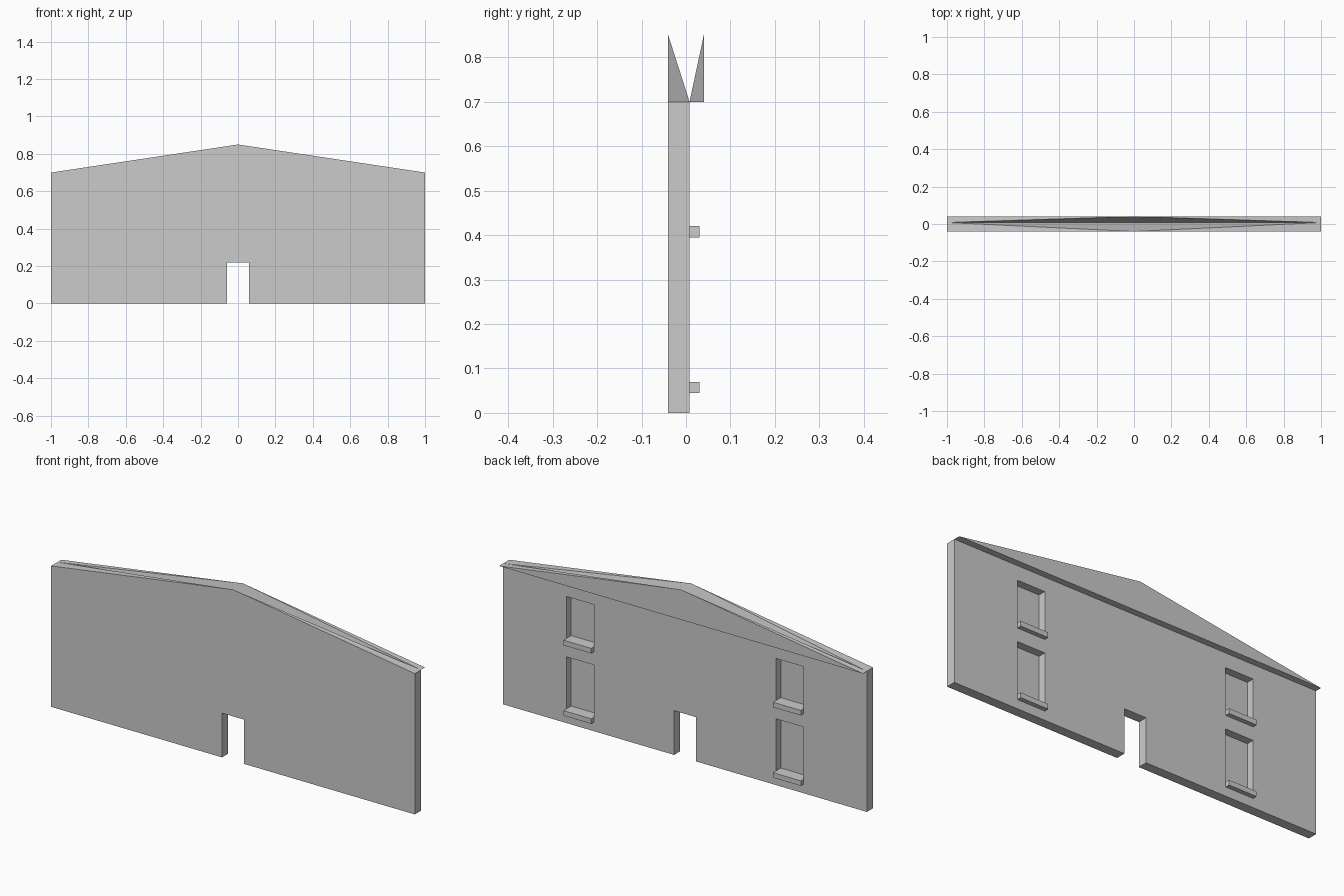
import bpy, bmesh

if "Cube" in bpy.data.objects:
    bpy.data.objects.remove(bpy.data.objects["Cube"])

FRONT, BACK, EAVE_Y = -0.04, 0.008, 0.04
EAVE, RIDGE = 0.70, 0.85


def hull(name, points):
    """Convex solid around a few points, with coplanar triangles merged."""
    bm = bmesh.new()
    for p in points:
        bm.verts.new(p)
    bmesh.ops.convex_hull(bm, input=bm.verts[:])
    bmesh.ops.dissolve_limit(bm, angle_limit=0.001, verts=bm.verts[:], edges=bm.edges[:])
    bmesh.ops.recalc_face_normals(bm, faces=bm.faces[:])
    mesh = bpy.data.meshes.new(name)
    bm.to_mesh(mesh)
    bm.free()
    obj = bpy.data.objects.new(name, mesh)
    bpy.context.collection.objects.link(obj)
    return obj


def box(name, xs, ys, zs):
    return hull(name, [(x, y, z) for x in xs for y in ys for z in zs])


def cut(target, cutter):
    mod = target.modifiers.new("opening", 'BOOLEAN')
    mod.operation = 'DIFFERENCE'
    mod.solver = 'EXACT'
    mod.object = cutter
    bpy.context.view_layer.objects.active = target
    bpy.ops.object.modifier_apply(modifier=mod.name)
    bpy.data.objects.remove(cutter, do_unlink=True)


# Wall with the front gable, its peak sloping back down to the rear top edge
wall = hull("wall", [(x, y, z) for x in (-1, 1) for y in (FRONT, BACK) for z in (0, EAVE)]
            + [(0, FRONT, RIDGE)])

# Overhanging rear gable
hull("rear_gable", [(x, y, EAVE) for x in (-1, 1) for y in (BACK, EAVE_Y)]
     + [(0, EAVE_Y, RIDGE)])

# Doorway through the wall
cut(wall, box("door_cutter", (-0.06, 0.06), (-0.2, 0.2), (-0.1, 0.22)))

# Window recesses on the rear face, each with a sill
for side, label in ((-1, "left"), (1, "right")):
    xs = (side * 0.50, side * 0.652)
    for floor, bottom, top in (("lower", 0.07, 0.329), ("upper", 0.42, 0.629)):
        cut(wall, box("window_cutter", xs, (-0.03, 0.2), (bottom, top)))
        box(f"{floor}_{label}_sill", xs, (BACK, 0.03), (bottom - 0.025, bottom))
